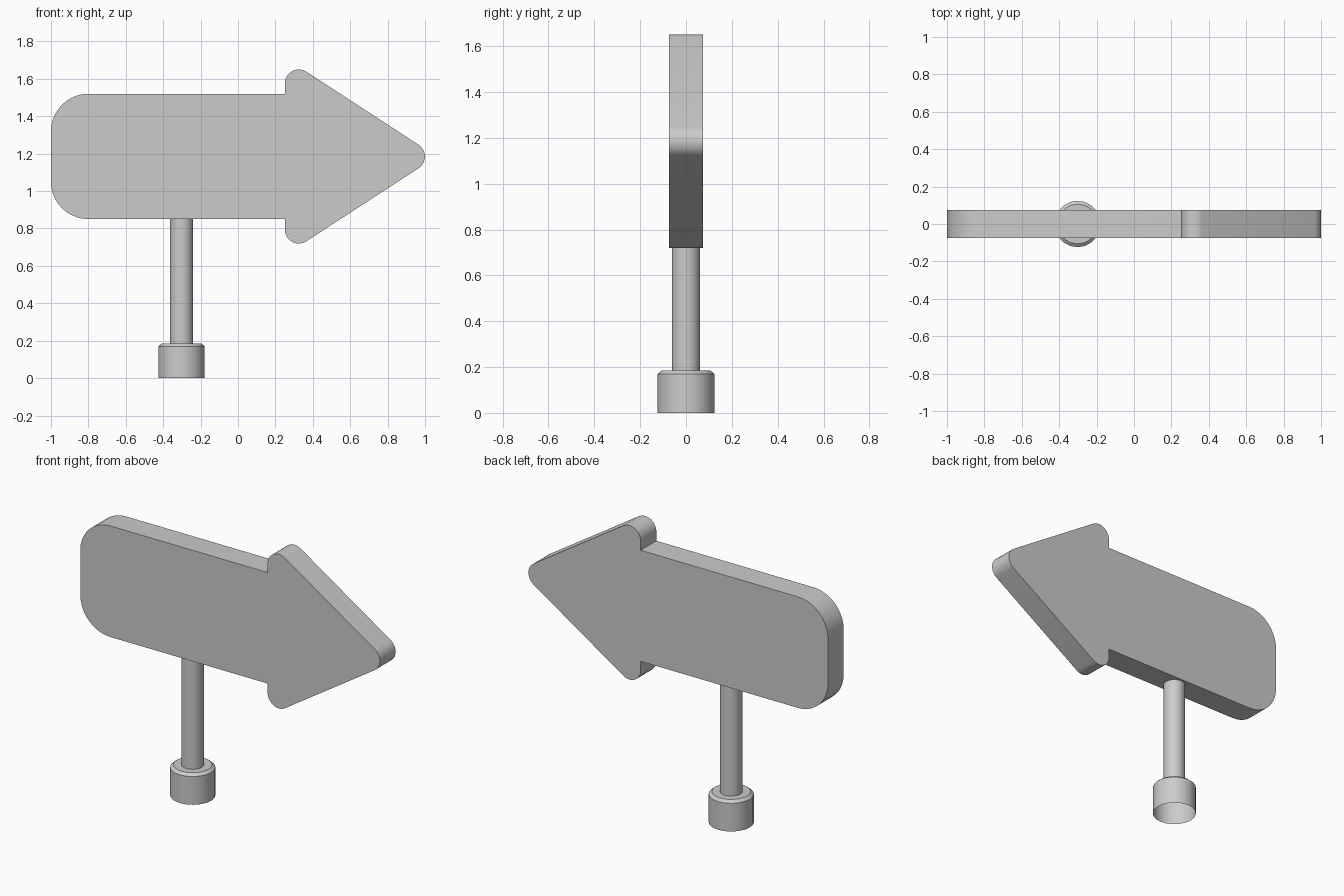
import bpy, bmesh
from math import cos, sin, pi, tan, radians
from mathutils import Vector

if "Cube" in bpy.data.objects:
    bpy.data.objects.remove(bpy.data.objects["Cube"])

POST_X = -0.302
HALF_DEPTH = 0.075
MID_Z = 1.185


def finish(name, bm, angle=35):
    mesh = bpy.data.meshes.new(name)
    bm.to_mesh(mesh)
    bm.free()
    obj = bpy.data.objects.new(name, mesh)
    bpy.context.collection.objects.link(obj)
    bpy.ops.object.select_all(action='DESELECT')
    obj.select_set(True)
    bpy.context.view_layer.objects.active = obj
    bpy.ops.object.shade_smooth_by_angle(angle=radians(angle))
    return obj


def fillet(prev, corner, nxt, radius, steps):
    """Points of a round corner between two straight edges."""
    a, b = (prev - corner).normalized(), (nxt - corner).normalized()
    half = a.angle(b) / 2
    centre = corner + (a + b).normalized() * (radius / sin(half))
    start = corner + a * (radius / tan(half)) - centre
    end = corner + b * (radius / tan(half)) - centre
    sweep = pi - 2 * half
    return [centre + (start * sin(sweep * (1 - i / steps)) + end * sin(sweep * i / steps)) / sin(sweep)
            for i in range(steps + 1)]


def lathe(name, profile, sides):
    """Revolve (radius, z) points around the post axis."""
    bm = bmesh.new()
    rings = [[bm.verts.new((POST_X + r * cos(2 * pi * i / sides), r * sin(2 * pi * i / sides), z))
              for i in range(sides)] for r, z in profile]
    for low, high in zip(rings, rings[1:]):
        for i in range(sides):
            j = (i + 1) % sides
            bm.faces.new((low[i], low[j], high[j], high[i]))
    return finish(name, bm)


# Arrow-shaped sign board: (x, height from middle, corner radius)
upper = [(0.25, 0.335, 0), (0.25, 0.5285, 0.075)]
corners = [(-1, -0.335, 0.2), (-1, 0.335, 0.2)] + upper + [(1.062, 0, 0.075)]
corners += [(x, -h, r) for x, h, r in reversed(upper)]
points = [Vector((x, MID_Z + h)) for x, h, r in corners]
outline = []
for i, (x, h, r) in enumerate(corners):
    p = points[i]
    outline += fillet(points[i - 1], p, points[(i + 1) % len(points)], r, 10) if r else [p]

bm = bmesh.new()
front = bm.faces.new([bm.verts.new((p.x, -HALF_DEPTH, p.y)) for p in outline])
extruded = bmesh.ops.extrude_face_region(bm, geom=[front], use_keep_orig=True)
bmesh.ops.translate(bm, vec=(0, 2 * HALF_DEPTH, 0),
                    verts=[v for v in extruded["geom"] if isinstance(v, bmesh.types.BMVert)])
bmesh.ops.recalc_face_normals(bm, faces=bm.faces)
finish("arrow_board", bm)

# Post under the board
lathe("post", [(0.062, 0.185), (0.062, MID_Z - 0.335)], 20)

# Chamfered foot, open underneath
lathe("foot", [(0.124, 0), (0.124, 0.17), (0.106, 0.185), (0.062, 0.185)], 20)
